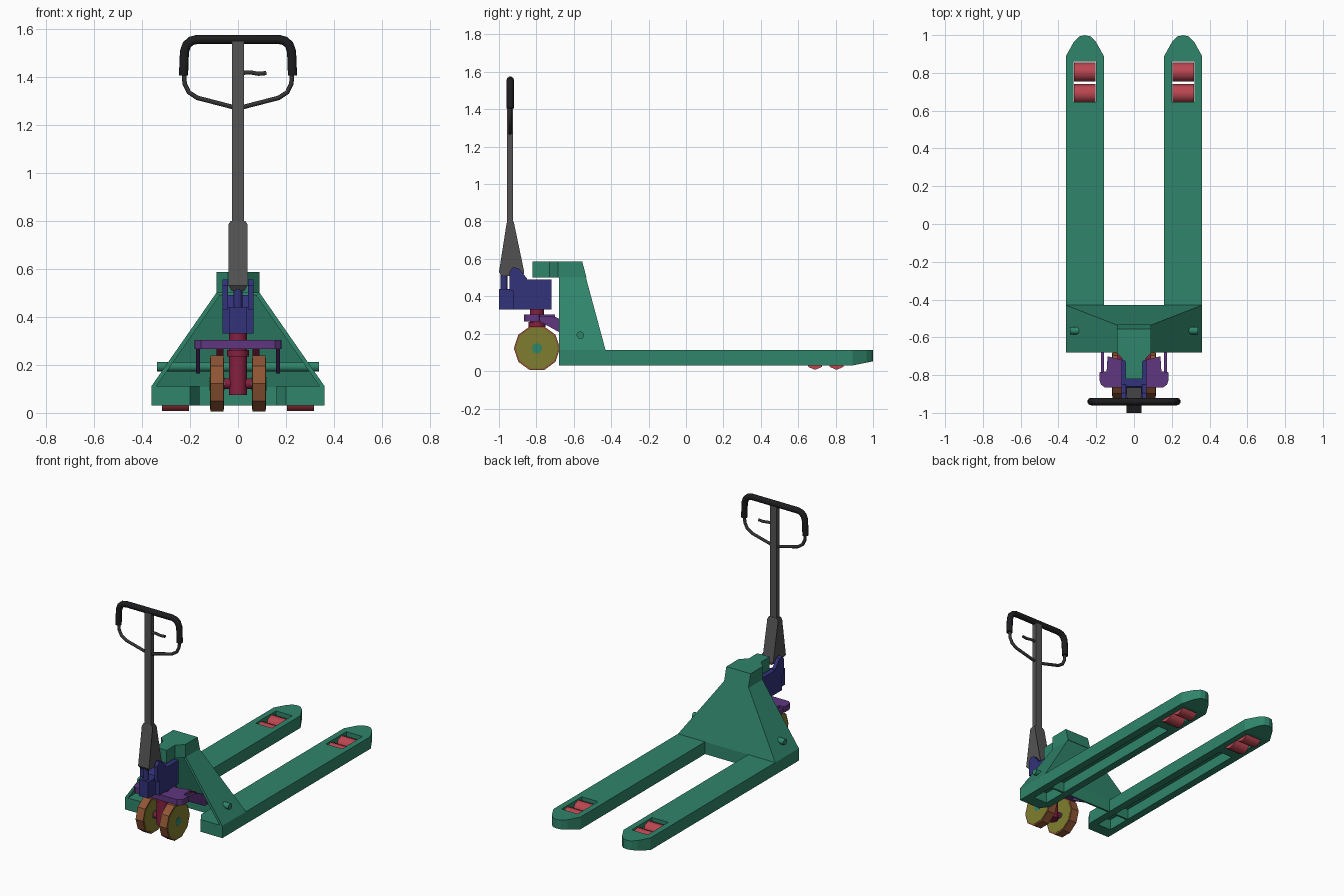
import bpy, bmesh, math
from mathutils import Vector, Matrix

if "Cube" in bpy.data.objects:
    bpy.data.objects.remove(bpy.data.objects["Cube"])

COLORS = dict(green=(51, 132, 106), blue=(53, 53, 122), purple=(95, 57, 126), crimson=(132, 37, 66),
              brown=(142, 86, 56), olive=(127, 125, 50), red=(186, 72, 82), grey=(84, 84, 84),
              dark=(55, 55, 56), black=(34, 34, 36))
MATS = {}
for k, c in COLORS.items():
    MATS[k] = bpy.data.materials.new(k)
    MATS[k].diffuse_color = (*[(v / 255) ** 2.2 for v in c], 1)


def finish(name, bm, color=None):
    me = bpy.data.meshes.new(name)
    bm.to_mesh(me)
    bm.free()
    ob = bpy.data.objects.new(name, me)
    bpy.context.collection.objects.link(ob)
    if color:
        me.materials.append(MATS[color])
    return ob


def prism_bm(pts, axis, a, b):
    """Extrude a 2D outline along x (points are y,z), y (x,z) or z (x,y)."""
    bm = bmesh.new()
    place = {'x': lambda p, t: (t, p[0], p[1]), 'y': lambda p, t: (p[0], t, p[1]),
             'z': lambda p, t: (p[0], p[1], t)}[axis]
    lo = [bm.verts.new(place(p, a)) for p in pts]
    hi = [bm.verts.new(place(p, b)) for p in pts]
    n = len(pts)
    bm.faces.new(lo)
    bm.faces.new(hi[::-1])
    for i in range(n):
        bm.faces.new((lo[i], hi[i], hi[(i + 1) % n], lo[(i + 1) % n]))
    bmesh.ops.recalc_face_normals(bm, faces=bm.faces)
    return bm


def prism(name, pts, axis, a, b, color):
    return finish(name, prism_bm(pts, axis, a, b), color)


def box(name, x0, x1, y0, y1, z0, z1, color=None):
    return prism(name, [(x0, y0), (x1, y0), (x1, y1), (x0, y1)], 'z', z0, z1, color)


def cyl(name, p, q, r, sides, color, spin=0, smooth=False):
    p, q = Vector(p), Vector(q)
    bm = bmesh.new()
    rot = (q - p).to_track_quat('Z', 'Y').to_matrix().to_4x4()
    m = Matrix.Translation((p + q) / 2) @ rot @ Matrix.Rotation(spin, 4, 'Z')
    bmesh.ops.create_cone(bm, cap_ends=True, segments=sides, radius1=r, radius2=r,
                          depth=(q - p).length, matrix=m)
    ob = finish(name, bm, color)
    if smooth:
        bpy.ops.object.select_all(action='DESELECT')
        ob.select_set(True)
        bpy.context.view_layer.objects.active = ob
        bpy.ops.object.shade_smooth_by_angle(angle=math.radians(50))
    return ob


def tube(name, pts, r, color):
    cu = bpy.data.curves.new(name, 'CURVE')
    cu.dimensions = '3D'
    cu.bevel_depth, cu.bevel_resolution, cu.use_fill_caps = r, 3, True
    sp = cu.splines.new('POLY')
    sp.points.add(len(pts) - 1)
    for s, p in zip(sp.points, pts):
        s.co = (*p, 1)
    ob = bpy.data.objects.new(name, cu)
    bpy.context.collection.objects.link(ob)
    cu.materials.append(MATS[color])
    bpy.ops.object.select_all(action='DESELECT')
    ob.select_set(True)
    bpy.context.view_layer.objects.active = ob
    bpy.ops.object.convert(target='MESH')
    bpy.ops.object.shade_smooth_by_angle(angle=math.radians(50))
    return ob


def mirror(ob):
    ob.modifiers.new('mirror', 'MIRROR')
    return ob


# Forks: tapered tip, underside slot and roller window, mirrored
outline = [(.20, -.68), (.36, -.68), (.36, .89), (.318, .965), (.29, .993), (.26, 1),
           (.23, .993), (.202, .965), (.16, .89), (.16, -.62)]
bm = prism_bm(outline, 'z', .03, .112)
bmesh.ops.bisect_plane(bm, geom=bm.verts[:] + bm.edges[:] + bm.faces[:], plane_co=(0, .89, .03),
                       plane_no=(0, .2, -1), clear_outer=True)
bmesh.ops.holes_fill(bm, edges=[e for e in bm.edges if e.is_boundary], sides=0)
bmesh.ops.recalc_face_normals(bm, faces=bm.faces)
forks = finish('forks', bm, 'green')
cutters = [box('slot_cutter', .21, .31, -.60, .58, 0, .10),
           box('window_cutter', .2, .32, .645, .86, 0, .2)]
for c in cutters:
    m = forks.modifiers.new(c.name, 'BOOLEAN')
    m.operation, m.solver, m.object = 'DIFFERENCE', 'EXACT', c
    c.hide_render = True
    c.hide_set(True)
mirror(forks)

# Load rollers in the fork tips
for y in (.69, .805):
    mirror(cyl('load_roller', (.203, y, .057), (.317, y, .057), .05, 8, 'red', smooth=True))

# Hollow tapered body: back plate and side plates
bm = bmesh.new()
rows = [(.36, -.43, .03), (.36, -.43, .112), (.09, -.535, .5)]
back = {(s, i): bm.verts.new((s * x, y, z)) for s in (1, -1) for i, (x, y, z) in enumerate(rows)}
front = {(s, i): bm.verts.new((s * x, -.68, z)) for s in (1, -1) for i, (x, y, z) in enumerate(rows)}
for i in (0, 1):
    bm.faces.new((back[1, i], back[-1, i], back[-1, i + 1], back[1, i + 1]))
    bm.faces.new((front[1, i], back[1, i], back[1, i + 1], front[1, i + 1]))
    bm.faces.new((front[-1, i + 1], back[-1, i + 1], back[-1, i], front[-1, i]))
body = finish('body_shell', bm, 'green')
sol = body.modifiers.new('thickness', 'SOLIDIFY')
sol.thickness, sol.offset = .018, -1

# Top block reaching over the pump
half = [(.09, -.555), (.09, -.685), (.045, -.73), (.045, -.82)]
bm = prism_bm(half + [(-x, y) for x, y in half[::-1]], 'z', .5, .587)
for v in bm.verts:
    if v.co.y > -.6 and v.co.z < .55:
        v.co.y = -.532
finish('top_block', bm, 'green')
cyl('cross_pin', (-.338, -.565, .192), (.338, -.565, .192), .02, 12, 'green', smooth=True)

# Steering wheels, axle and column
for s in (-1, 1):
    cyl('steer_tyre', (s * .06, -.797, .122), (s * .115, -.797, .122), .123, 10, 'brown', math.pi / 10)
    cyl('wheel_disc', (s * .058, -.797, .122), (s * .117, -.797, .122), .113, 10, 'olive', math.pi / 10)
    cyl('wheel_hub', (s * .056, -.797, .122), (s * .119, -.797, .122), .028, 10, 'green')
cyl('wheel_axle', (-.1, -.797, .122), (.1, -.797, .122), .022, 12, 'crimson', smooth=True)
cyl('steer_column', (0, -.797, .075), (0, -.797, .34), .038, 16, 'crimson', smooth=True)
cyl('column_collar', (0, -.797, .235), (0, -.797, .262), .045, 16, 'crimson', smooth=True)

# Rocker plate with side arms
half = [(.09, -.865), (.155, -.865), (.175, -.85), (.182, -.83), (.182, -.785), (.145, -.78), (.14, -.70),
        (.06, -.72)]
prism('rocker_plate', half + [(-x, y) for x, y in half[::-1]], 'z', .265, .303, 'purple')
mirror(prism('rocker_arm', [(-.79, .27), (-.79, .295), (-.70, .29), (-.55, .22), (-.55, .165), (-.60, .165)],
             'x', .158, .174, 'purple'))
mirror(prism('lift_link', [(-.73, .29), (-.70, .29), (-.56, .22), (-.56, .175), (-.66, .225)], 'x',
             .06, .09, 'crimson'))

# Pump housing with front boss and handle ears
box('pump_body', -.065, .065, -.925, -.72, .33, .44, 'blue')
prism('pump_block', [(-.72, .44), (-.72, .49), (-.86, .49), (-.9, .44)], 'x', -.065, .065, 'blue')
box('pump_boss', -.035, .035, -1, -.92, .33, .44, 'blue')
mirror(prism('pump_ear', [(-.945, .43), (-.85, .43), (-.85, .495), (-.895, .55), (-.925, .556), (-.945, .53)],
             'x', .042, .065, 'blue'))
cyl('pump_plunger', (0, -.973, .43), (0, -.973, .52), .018, 12, 'blue', smooth=True)

# Handle socket (narrowed at both ends) and shaft
bm = prism_bm([(-1, .53), (-.985, .508), (-.87, .508), (-.865, .53), (-.918, .785), (-.922, .8),
               (-.957, .8), (-.96, .785)], 'x', -.04, .04)
for v in bm.verts:
    v.co.x *= .75 if v.co.z > .79 else .65 if v.co.z < .52 else 1
finish('handle_socket', bm, 'grey')
box('handle_shaft', -.024, .024, -.957, -.924, .75, 1.56, 'grey')

# Grip loop: thick upper grip and thin lower loop
Y = -.94


def symmetric(half):
    return [(-x, Y, z) for x, z in half] + [(x, Y, z) for x, z in half[::-1] if x]


tube('handle_grip', symmetric([(.227, 1.405), (.223, 1.505), (.213, 1.533), (.195, 1.549), (.17, 1.555),
                               (.0, 1.555)]), .02, 'black')
tube('handle_loop', symmetric([(.226, 1.42), (.222, 1.37), (.205, 1.335), (.17, 1.312), (0, 1.268)]), .01, 'dark')

# Release lever
tube('release_lever', [(.01, Y, 1.415), (.05, Y, 1.418), (.085, Y, 1.412), (.118, Y, 1.415)], .009, 'dark')

for m in bpy.data.materials:
    if m.users and not m.is_grease_pencil:
        m.use_nodes = True
        m.node_tree.nodes["Principled BSDF"].inputs["Base Color"].default_value = m.diffuse_color
